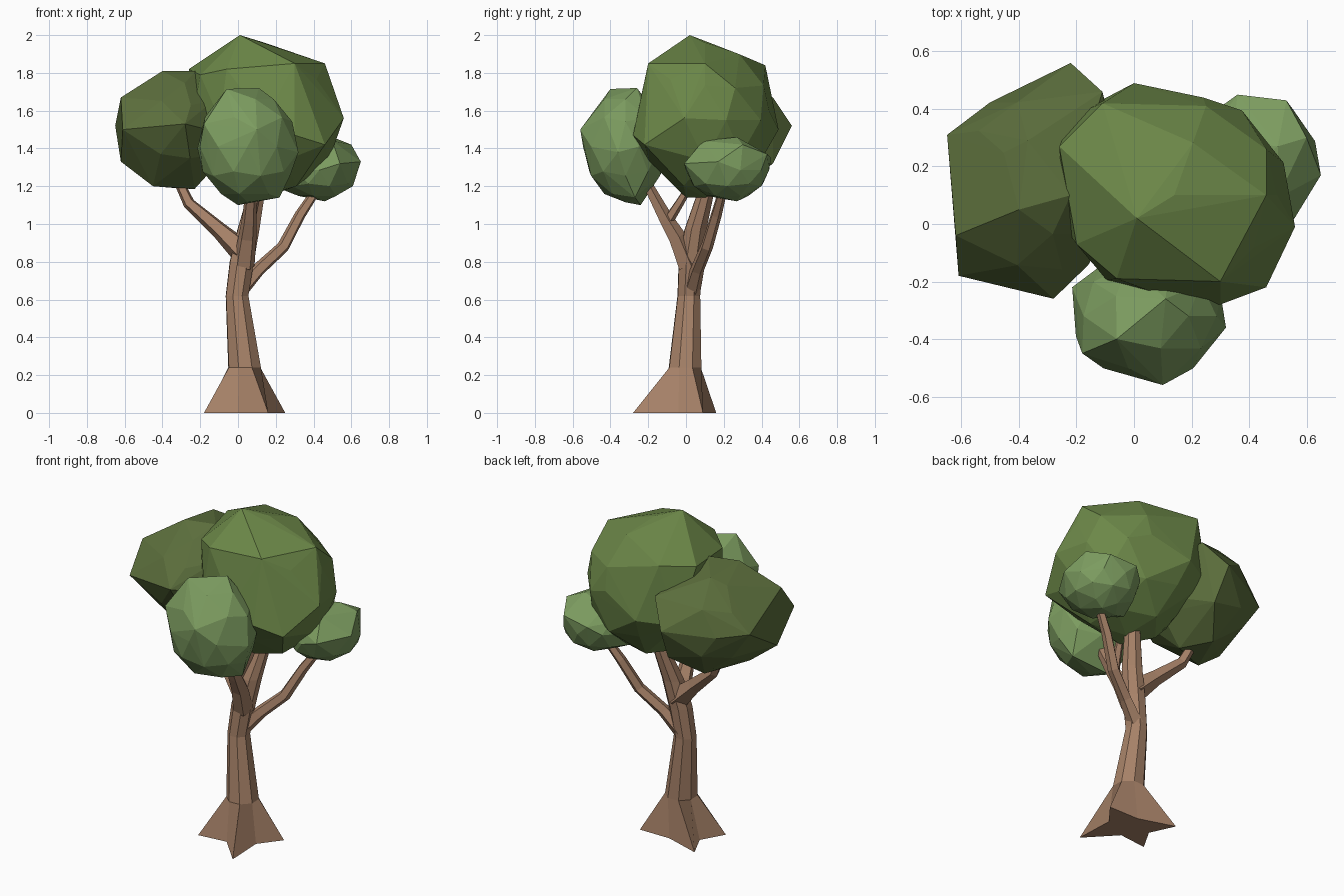
import bpy, bmesh, math
from mathutils import Vector

if "Cube" in bpy.data.objects:
    bpy.data.objects.remove(bpy.data.objects["Cube"])


def material(name, rgb):
    m = bpy.data.materials.new(name)
    m.diffuse_color = (*rgb, 1)
    m.use_nodes = True
    m.node_tree.nodes["Principled BSDF"].inputs["Base Color"].default_value = m.diffuse_color
    return m


def finish(bm, name, mat):
    bmesh.ops.recalc_face_normals(bm, faces=bm.faces)
    mesh = bpy.data.meshes.new(name)
    bm.to_mesh(mesh)
    bm.free()
    mesh.materials.append(mat)
    bpy.context.collection.objects.link(bpy.data.objects.new(name, mesh))


def loft(name, rings, mat):
    """Skin a list of equal-length point rings and cap both ends."""
    bm = bmesh.new()
    loops = [[bm.verts.new(p) for p in r] for r in rings]
    n = len(loops[0])
    for a, b in zip(loops, loops[1:]):
        for i in range(n):
            j = (i + 1) % n
            bm.faces.new((a[i], a[j], b[j], b[i]))
    bm.faces.new(loops[0][::-1])
    bm.faces.new(loops[-1])
    finish(bm, name, mat)


def branch(name, path, mat, sides=5):
    """Tapered low-poly tube; path holds (x, y, z, radius)."""
    pts = [Vector(p[:3]) for p in path]
    rings = []
    for k, p in enumerate(pts):
        d = (pts[min(k + 1, len(pts) - 1)] - pts[max(k - 1, 0)]).normalized()
        u = d.cross(Vector((0.3, 1, 0))).normalized()
        v = d.cross(u)
        rings.append([p + path[k][3] * (u * math.cos(t) + v * math.sin(t))
                      for t in (math.tau * i / sides for i in range(sides))])
    loft(name, rings, mat)


def clump(name, centre, radii, pulls, mat):
    """Faceted ellipsoid with its nearest corners pulled to given points."""
    c, r = Vector(centre), Vector(radii)
    tmp = bmesh.new()
    bmesh.ops.create_icosphere(tmp, subdivisions=2, radius=1)
    dirs = [v.co.copy() for v in tmp.verts]
    tmp.free()
    points = []
    for p in map(Vector, pulls):
        q = Vector([(p[i] - c[i]) / r[i] for i in range(3)]).normalized()
        best = max(dirs, key=lambda d: d.dot(q))
        dirs.remove(best)
        points.append(p)
    points += [c + d * r for d in dirs]
    bm = bmesh.new()
    for p in points:
        bm.verts.new(p)
    bmesh.ops.convex_hull(bm, input=bm.verts[:])
    bmesh.ops.delete(bm, geom=[v for v in bm.verts if not v.link_faces], context='VERTS')
    finish(bm, name, mat)


bark = material("bark", (0.39, 0.225, 0.14))
green = material("leaf_green", (0.15, 0.245, 0.065))
dark = material("leaf_dark", (0.105, 0.155, 0.045))
light = material("leaf_light", (0.2, 0.33, 0.115))

# Trunk: four flared roots rising into an eight-sided leaning stem
roots = [(.16, -.28), (.15, -.04), (.25, .09), (.05, .09),
         (-.17, .16), (-.10, .01), (-.18, -.13), (0, -.11)]
rings = [[(x, y, 0) for x, y in roots]]
for x, y, z, r in [(.035, -.005, .24, .092), (-.005, .015, .62, .064), (.02, .025, .8, .068),
                   (.055, .05, .97, .062), (.095, .10, 1.15, .048), (.12, .13, 1.35, .034)]:
    rings.append([(x + r * math.cos(a), y + r * math.sin(a), z)
                  for a in (math.radians(-65 + 45 * i) for i in range(8))])
loft("trunk", rings, bark)

# Branches
branch("left_branch", [(.03, .03, .85, .07), (-.10, .06, .97, .046),
                       (-.26, .10, 1.11, .033), (-.33, .13, 1.26, .026)], bark)
branch("right_branch", [(.01, .03, .65, .048), (.11, .06, .76, .037),
                        (.24, .11, .88, .034), (.33, .16, 1.05, .03), (.43, .2, 1.2, .023)], bark)
branch("front_branch", [(.03, .01, .78, .06), (.05, -.05, .93, .05),
                        (.06, -.11, 1.03, .04), (.07, -.2, 1.2, .028)], bark)
branch("front_fork", [(.06, -.10, 1.01, .03), (.09, -.03, 1.12, .024), (.11, .03, 1.22, .018)], bark)

# Foliage
clump("main_foliage", (.14, .1, 1.55), (.40, .365, .41), [
    (.01, .02, 2.0), (.46, .10, 1.85), (.30, -.20, 1.85), (-.06, -.19, 1.82), (-.20, -.07, 1.79),
    (-.26, .27, 1.82), (-.11, .42, 1.84), (.56, -.01, 1.56), (.30, -.28, 1.47), (0, .49, 1.5),
    (.24, .44, 1.6), (.46, .26, 1.72), (.46, -.22, 1.42), (.1, .0, 1.14), (-.21, .38, 1.48)], green)
clump("left_foliage", (-.33, .14, 1.5), (.29, .35, .29), [
    (-.40, .05, 1.81), (-.22, .1, 1.81), (-.37, .29, 1.79), (-.62, -.04, 1.67), (-.61, -.18, 1.5),
    (-.28, -.26, 1.53), (-.65, .31, 1.52), (-.22, .56, 1.52), (-.11, .46, 1.67),
    (-.2, .46, 1.32), (-.45, .02, 1.2), (-.23, .12, 1.185), (-.62, .0, 1.33),
    (-.33, .29, 1.19)], dark)
clump("front_foliage", (.05, -.32, 1.41), (.265, .225, .295), [
    (.10, -.56, 1.5), (.32, -.36, 1.38), (-.18, -.45, 1.53), (-.06, -.40, 1.715),
    (.11, -.26, 1.72), (0, -.24, 1.10), (.22, -.27, 1.14), (-.215, -.22, 1.40)], light)
clump("right_foliage", (.43, .22, 1.285), (.21, .22, .16), [
    (.50, .27, 1.46), (.50, .09, 1.44), (.60, .3, 1.42), (.65, .17, 1.33), (.36, .45, 1.35),
    (.54, -.01, 1.32), (.46, .27, 1.12), (.53, .43, 1.37), (.24, .2, 1.18), (.29, .4, 1.3)], light)
